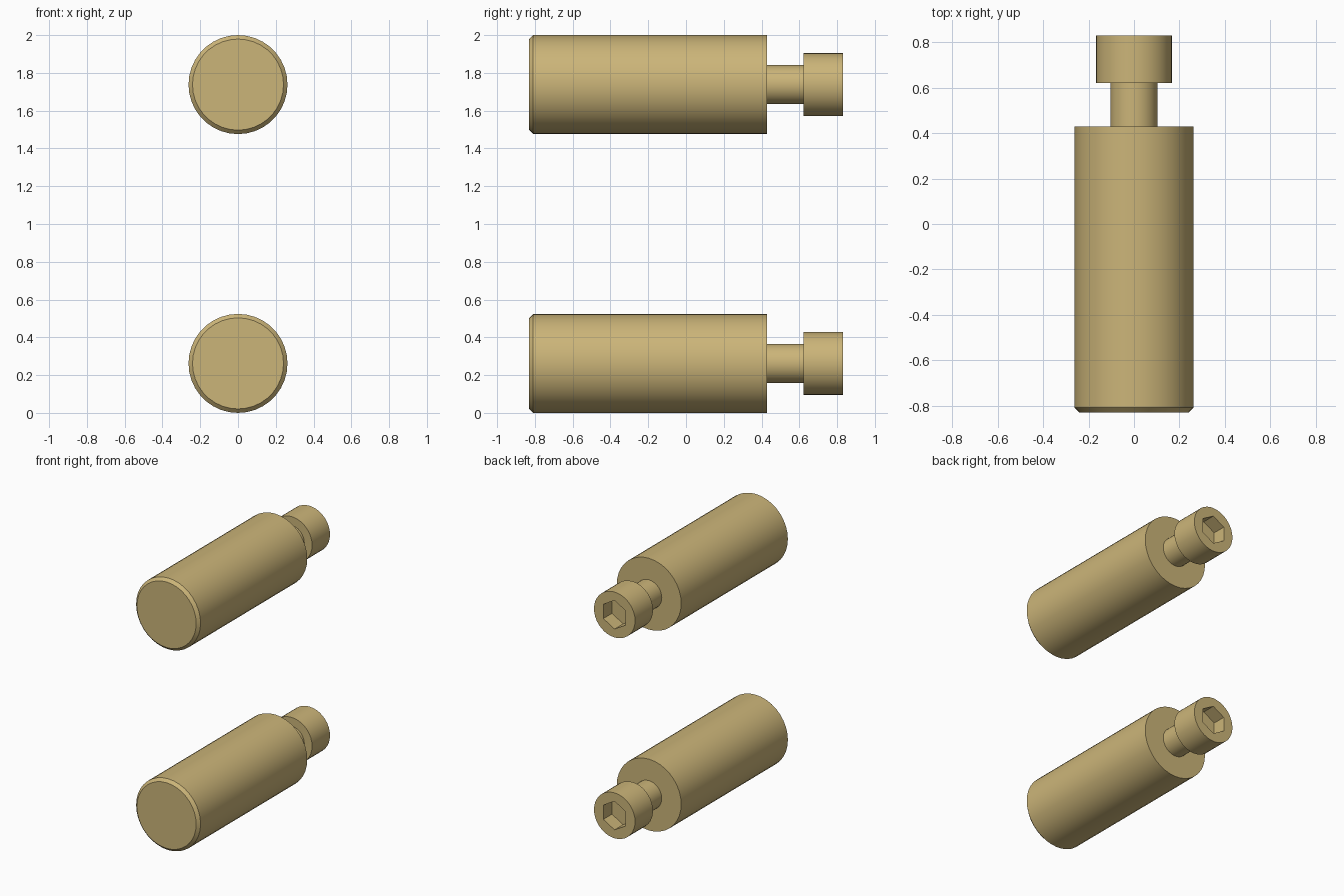
import bpy, bmesh, math

if "Cube" in bpy.data.objects:
    bpy.data.objects.remove(bpy.data.objects["Cube"])

SIDES = 36
R = 0.262

mat = bpy.data.materials.new("brass")
mat.diffuse_color = (0.60, 0.46, 0.19, 1)
mat.use_nodes = True
mat.node_tree.nodes["Principled BSDF"].inputs["Base Color"].default_value = mat.diffuse_color


def ring(bm, y, radius, z0, hexagon):
    """Ring around the y axis; hexagonal rings have corners at top and bottom."""
    verts = []
    for i in range(SIDES):
        a = 2 * math.pi * i / SIDES
        r = radius
        if hexagon:
            off = (a - math.pi / 6) % (math.pi / 3) - math.pi / 6
            r *= math.cos(math.pi / 6) / math.cos(off)
        verts.append(bm.verts.new((r * math.cos(a), y, z0 + r * math.sin(a))))
    return verts


def turned(name, profile, z0):
    """Closed solid from (y, radius, is_hexagon) rings."""
    bm = bmesh.new()
    rings = [ring(bm, y, r, z0, h) for y, r, h in profile]
    for a, b in zip(rings, rings[1:]):
        for i in range(SIDES):
            j = (i + 1) % SIDES
            bm.faces.new((a[i], a[j], b[j], b[i]))
    bm.faces.new(rings[0])
    bm.faces.new(rings[-1])
    bmesh.ops.recalc_face_normals(bm, faces=bm.faces)
    mesh = bpy.data.meshes.new(name)
    bm.to_mesh(mesh)
    bm.free()
    mesh.materials.append(mat)
    obj = bpy.data.objects.new(name, mesh)
    bpy.context.collection.objects.link(obj)
    bpy.ops.object.select_all(action='DESELECT')
    obj.select_set(True)
    bpy.context.view_layer.objects.active = obj
    bpy.ops.object.shade_smooth_by_angle(angle=math.radians(30))
    return obj


for level, z in (("lower", R), ("upper", 2 - R)):
    # Thick post with a chamfered front end
    turned(level + "_post", [(-0.83, R - 0.021, False), (-0.809, R, False),
                             (0.43, R, False)], z)
    # Screw: neck, cap head and hexagonal socket
    turned(level + "_screw", [(0.43, 0.104, False), (0.622, 0.104, False),
                              (0.622, 0.167, False), (0.83, 0.167, False),
                              (0.83, 0.105, True), (0.73, 0.105, True)], z)
